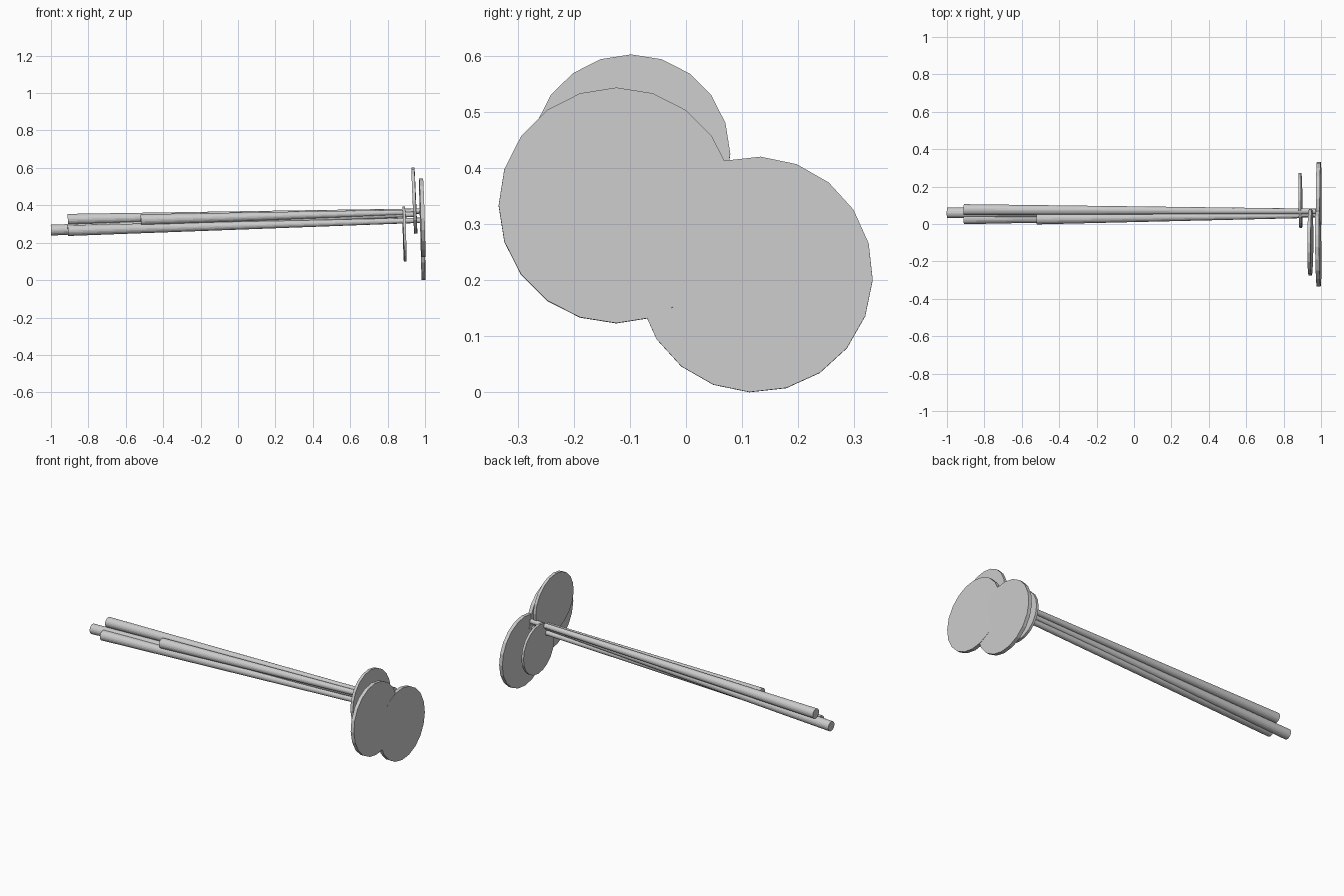
import bpy, math
from mathutils import Vector, Matrix

if "Cube" in bpy.data.objects:
    bpy.data.objects.remove(bpy.data.objects["Cube"])

SIDES = 20

def along(direction):
    # Rotation taking local z to the shaft direction, with local y kept level
    z = direction.normalized()
    y = z.cross(Vector((0, 0, 1))).normalized() * -1
    x = y.cross(z)
    return Matrix((x, y, z)).transposed().to_4x4()

def tapered(name, centre, direction, r1, r2, depth, turn=0):
    bpy.ops.mesh.primitive_cone_add(vertices=SIDES, radius1=r1, radius2=r2, depth=depth)
    ob = bpy.context.object
    ob.name = name
    ob.matrix_world = (Matrix.Translation(centre) @ along(direction)
                       @ Matrix.Rotation(math.radians(turn), 4, 'Z'))
    return ob

# Each stick: thick end, thin end, disc centre (y, z), disc radius, thickness, turn
sticks = [
    ((-0.91, 0.028, 0.265), (0.975, 0.050, 0.320), (-0.124, 0.333), 0.210, 0.021, 0),
    ((-0.91, 0.077, 0.325), (0.975, 0.068, 0.369), (0.123, 0.210), 0.210, 0.021, -2.7),
    ((-1.00, 0.060, 0.267), (0.940, 0.050, 0.352), (-0.098, 0.425), 0.177, 0.017, 0),
    ((-0.52, 0.027, 0.323), (0.882, 0.045, 0.362), (0.125, 0.247), 0.147, 0.014, 0),
]
for i, (a, b, (cy, cz), rad, thick, turn) in enumerate(sticks, 1):
    a, b = Vector(a), Vector(b)
    d = b - a
    # Tapered handle
    tapered(f"handle_{i}", (a + b) / 2, d, 0.029, 0.014, d.length)
    # Off-centre disc, square to the handle and touching its thin end
    n = d.normalized()
    cx = b.x - (n.y * (cy - b.y) + n.z * (cz - b.z)) / n.x + thick * 0.4
    tapered(f"disc_{i}", Vector((cx, cy, cz)), d, rad, rad, thick, turn)
